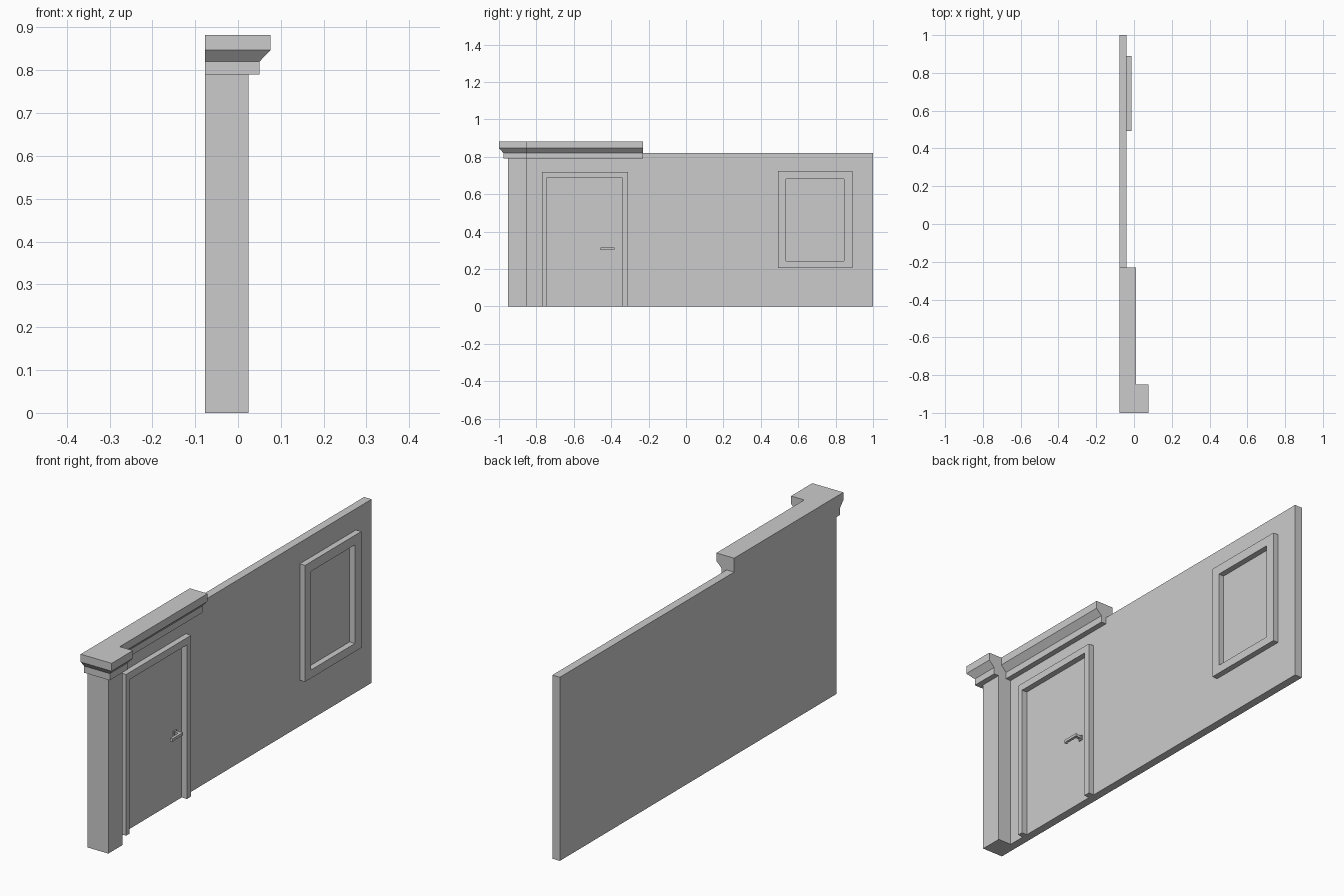
import bpy, bmesh

if "Cube" in bpy.data.objects:
    bpy.data.objects.remove(bpy.data.objects["Cube"])

BACK, WALL, FACE = -0.077, -0.04, -0.014   # back, wall plane, trim plane
COL_X, COL_Y0, COL_Y1 = 0.025, -0.951, -0.85


def loft(name, rings):
    """Solid from stacked rings of equal length, with end caps."""
    bm = bmesh.new()
    rs = [[bm.verts.new(p) for p in r] for r in rings]
    n = len(rs[0])
    for a, b in zip(rs, rs[1:]):
        for i in range(n):
            j = (i + 1) % n
            bm.faces.new((a[i], a[j], b[j], b[i]))
    bm.faces.new(rs[0][::-1])
    bm.faces.new(rs[-1])
    bmesh.ops.recalc_face_normals(bm, faces=bm.faces)
    me = bpy.data.meshes.new(name)
    bm.to_mesh(me)
    bm.free()
    ob = bpy.data.objects.new(name, me)
    bpy.context.collection.objects.link(ob)
    return ob


def extrude_x(name, yz, x0, x1):
    return loft(name, [[(x, y, z) for y, z in yz] for x in (x0, x1)])


def rect(y0, y1, z0, z1):
    return [(y0, z0), (y1, z0), (y1, z1), (y0, z1)]


# Wall and corner column as one L-shaped plan
plan = [(BACK, COL_Y0), (COL_X, COL_Y0), (COL_X, COL_Y1),
        (WALL, COL_Y1), (WALL, 1.0), (BACK, 1.0)]
loft("wall_with_column", [[(x, y, z) for x, y in plan] for z in (0, 0.82)])

# Cornice: plan outline offset outwards at each profile level
rings = []
for d, z in ((0.025, 0.79), (0.025, 0.82), (0.051, 0.847), (0.051, 0.882)):
    y = COL_Y0 - min(d, 0.049)
    rings.append([(BACK, y, z), (COL_X + d, y, z), (COL_X + d, COL_Y1, z),
                  (WALL + d, COL_Y1, z), (WALL + d, -0.23, z), (BACK, -0.23, z)])
loft("cornice", rings)

# Door frame
extrude_x("door_frame", [(-0.77, 0), (-0.745, 0), (-0.745, 0.688), (-0.34, 0.688),
                         (-0.34, 0), (-0.31, 0), (-0.31, 0.72), (-0.77, 0.72)],
          WALL, FACE)

# Window frame: outer and inner loops swept around the opening
frame = [rect(0.493, 0.89, 0.205, 0.725), rect(0.535, 0.845, 0.242, 0.682)]
bm = bmesh.new()
section = [(0, WALL), (0, FACE), (1, FACE), (1, WALL)]
loops = [[bm.verts.new((x, *p)) for p in frame[k]] for k, x in section]
for a, b in zip(loops, loops[1:] + loops[:1]):
    for i in range(4):
        j = (i + 1) % 4
        bm.faces.new((a[i], a[j], b[j], b[i]))
bmesh.ops.recalc_face_normals(bm, faces=bm.faces)
me = bpy.data.meshes.new("window_frame")
bm.to_mesh(me)
bm.free()
bpy.context.collection.objects.link(bpy.data.objects.new("window_frame", me))

# Door handle: rose, stem and lever
extrude_x("handle_rose", rect(-0.402, -0.382, 0.298, 0.320), WALL, WALL + 0.006)
extrude_x("handle_stem", rect(-0.397, -0.385, 0.304, 0.316), WALL, -0.008)
extrude_x("handle_lever", [(-0.457, 0.301), (-0.45, 0.301), (-0.445, 0.304),
                           (-0.382, 0.304), (-0.382, 0.316), (-0.457, 0.316)],
          -0.016, -0.004)
